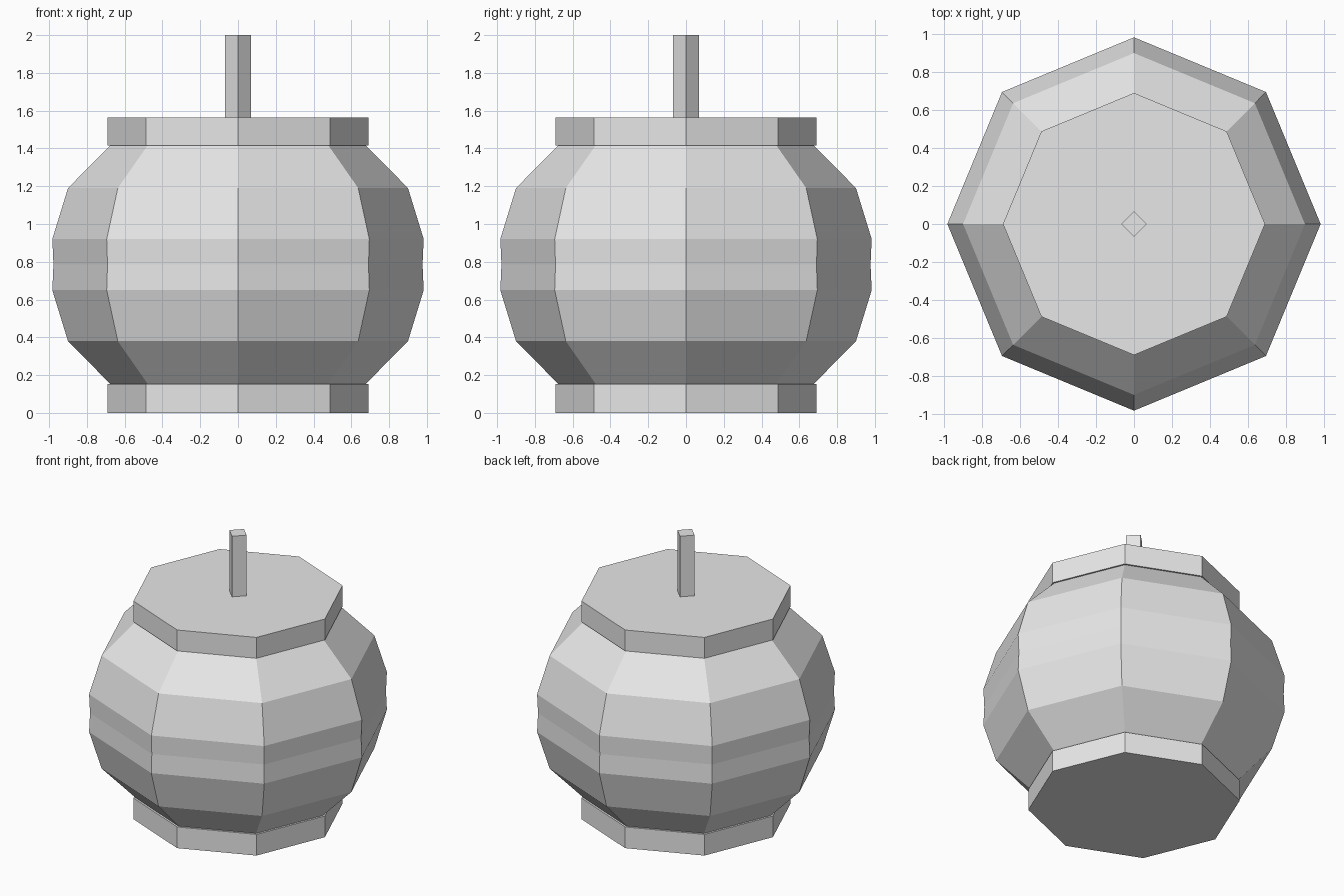
import bpy
import bmesh
from math import cos, sin, tau

cube = bpy.data.objects.get("Cube")
if cube:
    bpy.data.objects.remove(cube, do_unlink=True)

# One plain grey for every part
grey = bpy.data.materials.new("light_grey")
grey.use_nodes = True
colour = (0.8, 0.8, 0.8, 1.0)
grey.diffuse_color = colour
grey.node_tree.nodes["Principled BSDF"].inputs["Base Color"].default_value = colour


def stacked_rings(name, sides, profile):
    """Flat-faced solid from (radius, height) rings, capped at both ends."""
    bm = bmesh.new()
    rings = [[bm.verts.new((r * cos(tau * i / sides), r * sin(tau * i / sides), z))
              for i in range(sides)] for r, z in profile]
    for low, high in zip(rings, rings[1:]):
        for i in range(sides):
            j = (i + 1) % sides
            bm.faces.new((low[i], low[j], high[j], high[i]))
    bm.faces.new(rings[0][::-1])
    bm.faces.new(rings[-1])
    mesh = bpy.data.meshes.new(name)
    bm.to_mesh(mesh)
    bm.free()
    mesh.materials.append(grey)
    obj = bpy.data.objects.new(name, mesh)
    bpy.context.collection.objects.link(obj)
    return obj


# Bottom and top caps
stacked_rings("base_cap", 8, [(0.69, 0), (0.69, 0.152)])
stacked_rings("top_cap", 8, [(0.69, 1.415), (0.69, 1.565)])

# Bulging body, mirrored about its slightly pinched waist
waist = 0.785
lower = [(0.675, 0.152), (0.90, 0.38), (0.983, 0.65)]
upper = [(r, 2 * waist - z) for r, z in reversed(lower)]
stacked_rings("body", 8, lower + [(0.977, waist)] + upper)

# Square hanging stem
stacked_rings("stem", 4, [(0.068, 1.565), (0.068, 2.0)])
